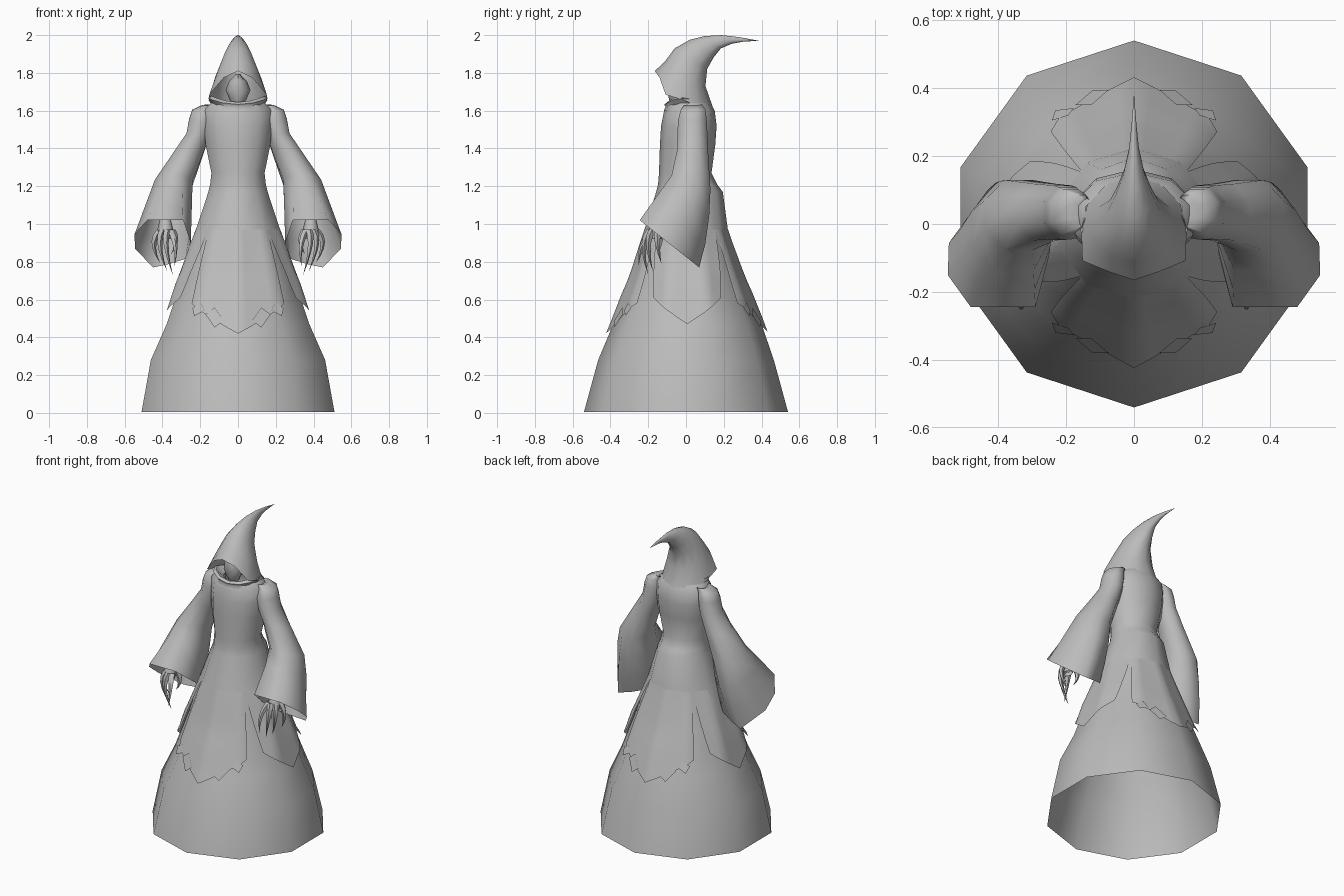
import bpy, math
from mathutils import Vector

if "Cube" in bpy.data.objects:
    bpy.data.objects.remove(bpy.data.objects["Cube"])

cloth = bpy.data.materials.new("grey_cloth")
cloth.diffuse_color = (0.5, 0.5, 0.5, 1)
cloth.use_nodes = True
cloth.node_tree.nodes["Principled BSDF"].inputs["Base Color"].default_value = cloth.diffuse_color


def make(name, verts, faces, angle=60):
    me = bpy.data.meshes.new(name)
    me.from_pydata([tuple(v) for v in verts], [], faces)
    me.materials.append(cloth)
    me.validate()
    ob = bpy.data.objects.new(name, me)
    bpy.context.collection.objects.link(ob)
    bpy.ops.object.select_all(action='DESELECT')
    ob.select_set(True)
    bpy.context.view_layer.objects.active = ob
    bpy.ops.object.mode_set(mode='EDIT')
    bpy.ops.mesh.select_all(action='SELECT')
    bpy.ops.mesh.remove_doubles(threshold=0.0005)
    bpy.ops.object.mode_set(mode='OBJECT')
    bpy.ops.object.shade_smooth_by_angle(angle=math.radians(angle))
    return ob


def loft(name, rings, closed=True, angle=60):
    n = len(rings[0])
    faces = []
    for r in range(len(rings) - 1):
        for i in range(n if closed else n - 1):
            j = (i + 1) % n
            faces.append((r * n + i, r * n + j, (r + 1) * n + j, (r + 1) * n + i))
    return make(name, [v for ring in rings for v in ring], faces, angle)


def ring(yf, zf, yb, zb, w, sag=0, cx=0, n=12, off=0.0):
    """Tilted oval from its front point to its back point, half-width w."""
    out = []
    for i in range(n):
        a = (i + off) * math.tau / n
        t = (1 - math.cos(a)) / 2
        out.append((cx + w * math.sin(a), yf + (yb - yf) * t,
                    zf + (zb - zf) * t - sag * math.sin(a) ** 2))
    return out


def mirrored(rings, s):
    """Swap left and right, keeping the winding."""
    return rings if s > 0 else [[(-x, y, z) for x, y, z in reversed(r)] for r in rings]


# Gown profile: height, half-width, front y, back y
GOWN = [(0.005, .537, -.54, .54), (.28, .485, -.465, .465), (.47, .397, -.385, .40),
        (.72, .31, -.288, .30), (.96, .238, -.223, .223), (1.17, .165, -.158, .195),
        (1.21, .155, -.148, .165), (1.27, .148, -.143, .135), (1.42, .18, -.138, .155),
        (1.52, .19, -.132, .162), (1.60, .19, -.116, .152), (1.64, .15, -.10, .13)]


def gown_point(deg, z, out=0.0):
    """Point on the ten-sided gown; deg runs round from the front."""
    for lo, hi in zip(GOWN, GOWN[1:]):
        if z <= hi[0]:
            break
    t = (z - lo[0]) / (hi[0] - lo[0])
    w, yf, yb = (lo[k] + (hi[k] - lo[k]) * t for k in (1, 2, 3))
    k = math.cos(math.radians(18)) / math.cos(math.radians(deg % 36 - 18))
    a = math.radians(deg)
    return Vector(((w + out) * k * math.sin(a),
                   (yf + yb) / 2 - ((yb - yf) / 2 + out) * k * math.cos(a), z))


loft("gown", [[gown_point(36 * i, p[0]) for i in range(10)] for p in GOWN])


# Overskirt panels with pointed hems and slits between them
def panel(name, mid, half_top, half_low, z_mid, z_edge, flare):
    cols, rows, z_top = 12, 8, .97
    grid = []
    for r in range(rows + 1):
        f = r / rows
        line = []
        for c in range(cols + 1):
            u = c / cols * 2 - 1
            hem = z_mid + (z_edge - z_mid) * abs(u)
            half = half_top + (half_low - half_top) * f
            line.append(gown_point(mid + u * half, z_top + (hem - z_top) * f, .001 + flare * min(1, f * 1.6)))
        grid.append(line)
    loft(name, grid, closed=False)


panel("front_panel", 0, 43, 42, .42, .58, .017)
panel("back_panel", 180, 43, 42, .43, .58, .017)
panel("right_panel", 90, 46, 31, .47, .61, .024)
panel("left_panel", 270, 46, 31, .47, .61, .024)

# Stitched patches along the front and back hems
for side, mid in (("front", 0), ("back", 180)):
    for s in (-1, 1):
        for k, (deg, z, tilt, hw, hh) in enumerate(((18.5, .505, 50, .045, .029), (33, .548, -30, .028, .024))):
            c, sn = math.cos(math.radians(tilt)), math.sin(math.radians(tilt))
            pts = []
            for a, b in ((-1, -1), (1, -1), (1, 1), (-1, 1)):
                dx, dz = a * hw, b * hh
                x, h = dx * c - dz * sn, dx * sn + dz * c
                pts.append(gown_point(mid + s * (deg + math.degrees(x / .38)), z + h, .026))
            make(f"{side}_patch_{k}_{'left' if s < 0 else 'right'}", pts, [(0, 1, 2, 3)])

# Pointed hood bending backwards, open at the face, with pulled-out brim corners
hood = [ring(*p) for p in (
    (-.165, 1.81, .145, 1.61, .155, .055), (-.112, 1.86, .103, 1.73, .122, .02),
    (-.06, 1.93, .112, 1.82, .082), (.02, 1.975, .145, 1.88, .055),
    (.10, 1.995, .185, 1.93, .032), (.19, 2.0, .245, 1.955, .015),
    (.29, 1.988, .30, 1.965, .007), (.385, 1.97, .385, 1.97, 0))]
hood[0][2], hood[0][10] = (.152, -.108, 1.685), (-.152, -.108, 1.685)
hood[0][1], hood[0][11] = (.075, -.14, 1.775), (-.075, -.14, 1.775)
loft("hood", hood)

# Draped collar in front, below the hood, with a folded lip
loft("collar", [ring(*p) for p in (
    (-.118, 1.60, .10, 1.60, .16), (-.108, 1.62, .09, 1.62, .135, -.015),
    (-.115, 1.633, .08, 1.64, .158, -.03), (-.10, 1.645, .07, 1.64, .14, -.035),
    (-.06, 1.63, .06, 1.63, .10))])

# Narrow shadowed face inside the hood
loft("face", [ring(*p, 0, 0, 8) for p in (
    (-.075, 1.625, 0, 1.625, .025), (-.09, 1.66, 0, 1.66, .045), (-.10, 1.71, .01, 1.71, .066),
    (-.105, 1.755, .01, 1.755, .048), (-.11, 1.795, .01, 1.795, .01))])


# Curved claw along a bent path
def claw(name, a, b, c, r):
    a, b, c = Vector(a), Vector(b), Vector(c)
    rings = []
    for k in range(6):
        t = k / 5
        p = a * (1 - t) ** 2 + b * 2 * t * (1 - t) + c * t * t
        q = r * (1 - t ** 1.5)
        rings.append([p + Vector((q * math.cos(i * math.tau / 5), q * math.sin(i * math.tau / 5), 0))
                      for i in range(5)])
    loft(name, rings)


# Cuff outline, x and z, on a slanting plane
CUFF = ((.48, 1.02), (.548, .945), (.545, .87), (.45, .77), (.37, .787), (.28, .815), (.25, .90), (.29, 1.02))

for s, side in ((-1, "left"), (1, "right")):
    # Sleeve rounded into the shoulder and flaring to the open cuff
    sleeve = [ring(*p[:5], 0, p[5], 8, .5) for p in (
        (.04, 1.60, .05, 1.60, .005, .12), (-.015, 1.628, .09, 1.632, .035, .155), (-.035, 1.60, .108, 1.607, .06, .187),
        (-.048, 1.55, .115, 1.56, .068, .196), (-.052, 1.48, .12, 1.48, .068, .21),
        (-.055, 1.39, .125, 1.36, .085, .262), (-.085, 1.26, .138, 1.18, .108, .34))]
    cuff = [Vector((x, -.245 + (1.02 - z) * 1.26, z)) for x, z in CUFF]
    for t in (.35, .7):
        mid = [Vector(p).lerp(q, t) for p, q in zip(sleeve[6], cuff)]
        sleeve.append([tuple(p + Vector((0, .014 * (p.y > 0), 0))) for p in mid])
    sleeve.append([tuple(p) for p in cuff])
    loft(f"{side}_sleeve", mirrored(sleeve, s), angle=80)
    # Wrist and palm
    loft(f"{side}_hand", [ring(yf, z, yb, z, w, 0, s * .385, 8) for yf, yb, z, w in (
        (-.08, -.04, 1.12, .02), (-.15, -.08, 1.03, .028),
        (-.20, -.12, .97, .042), (-.20, -.13, .92, .03))])
    # Fingers and thumb
    for k, (x0, y0, x1, y1, x2, y2, z2) in enumerate((
            (.36, -.18, .32, -.25, .335, -.25, .78), (.375, -.19, .40, -.25, .345, -.20, .73),
            (.40, -.18, .44, -.22, .375, -.175, .75), (.415, -.15, .48, -.16, .41, -.13, .79),
            (.35, -.14, .31, -.13, .355, -.15, .84))):
        claw(f"{side}_claw_{k}", (s * x0, y0, .97), (s * x1, y1, .90), (s * x2, y2, z2), .02)
